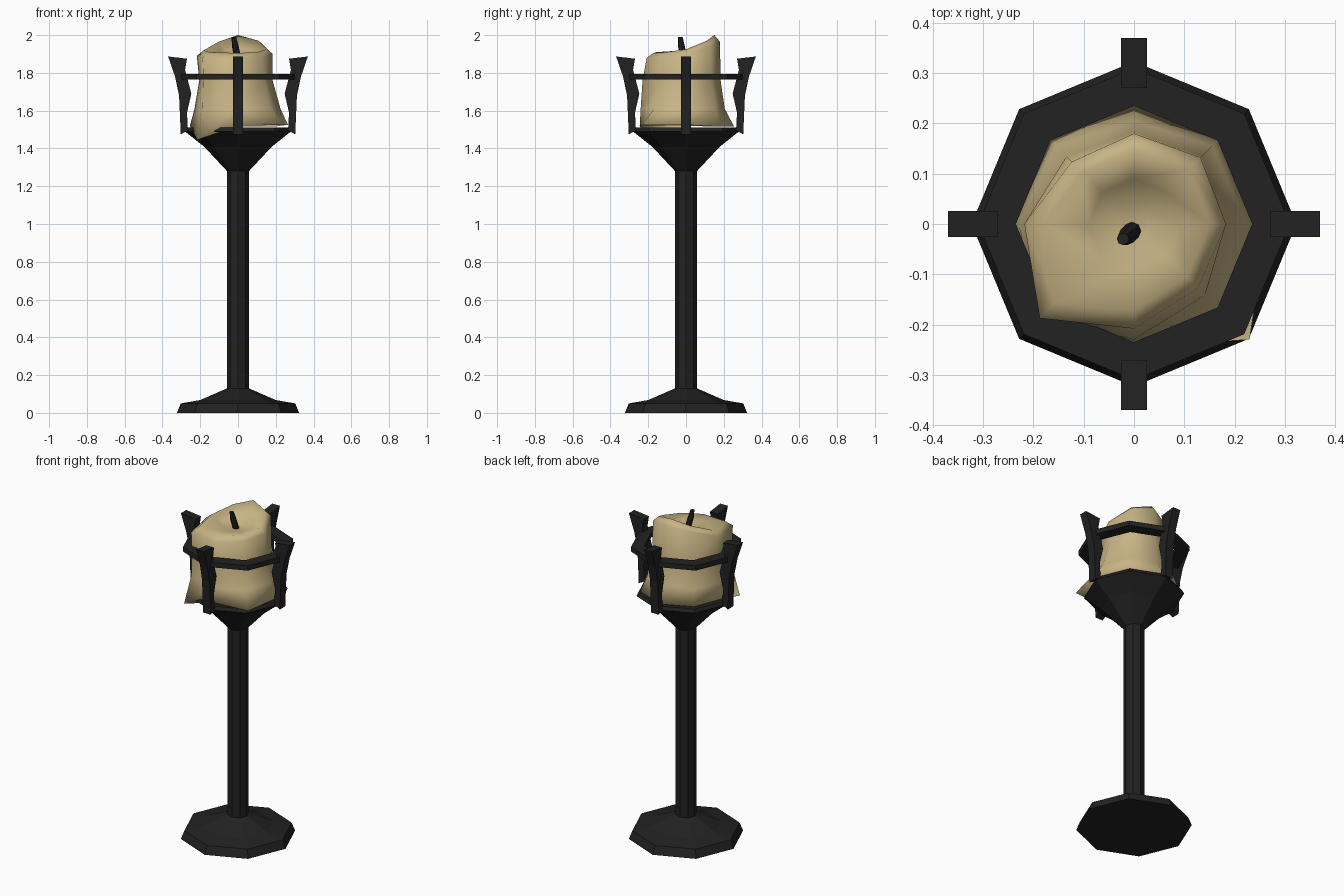
import bpy, bmesh, math
from mathutils import Vector

if "Cube" in bpy.data.objects:
    bpy.data.objects.remove(bpy.data.objects["Cube"])


def material(name, rgb):
    m = bpy.data.materials.new(name)
    m.diffuse_color = (*rgb, 1)
    m.use_nodes = True
    m.node_tree.nodes["Principled BSDF"].inputs["Base Color"].default_value = m.diffuse_color
    return m


IRON = material("black iron", (0.016, 0.016, 0.016))
WAX = material("tan wax", (0.58, 0.46, 0.235))
N = 8


def ring_pts(radii, zs, cx=0, cy=0):
    out = []
    for k in range(N):
        a = 2 * math.pi * k / N
        out.append(Vector((cx + radii[k] * math.cos(a), cy + radii[k] * math.sin(a), zs[k])))
    return out


def loft(name, rings, mat, closed=False, smooth=False):
    """Skin a stack of eight-point rings; capped, or looped when closed."""
    bm = bmesh.new()
    vs = [[bm.verts.new(p) for p in r] for r in rings]
    pairs = list(zip(vs, vs[1:]))
    if closed:
        pairs.append((vs[-1], vs[0]))
    for a, b in pairs:
        for k in range(N):
            j = (k + 1) % N
            bm.faces.new((a[k], a[j], b[j], b[k]))
    if not closed:
        bm.faces.new(vs[0][::-1])
        bm.faces.new(vs[-1])
    return finish(name, bm, mat, smooth)


def finish(name, bm, mat, smooth=False):
    bmesh.ops.recalc_face_normals(bm, faces=bm.faces)
    for f in bm.faces:
        f.smooth = smooth
    me = bpy.data.meshes.new(name)
    bm.to_mesh(me)
    bm.free()
    me.materials.append(mat)
    ob = bpy.data.objects.new(name, me)
    bpy.context.collection.objects.link(ob)
    return ob


def lathe(name, profile, mat, closed=False):
    return loft(name, [ring_pts([r] * N, [z] * N) for r, z in profile], mat, closed)


# Stand: foot, pole and flared cup
lathe("foot", [(0.323, 0), (0.303, 0.05), (0.2, 0.068), (0.058, 0.13)], IRON)
lathe("pole", [(0.058, 0.12), (0.058, 1.29)], IRON)
lathe("cup", [(0.058, 1.28), (0.18, 1.41), (0.28, 1.49), (0.27, 1.51)], IRON)

# Hoop around the candle
lathe("hoop", [(0.235, 1.765), (0.31, 1.765), (0.31, 1.795), (0.235, 1.795)], IRON, closed=True)

# Four bent prongs
inner = [(0.265, 1.495), (0.27, 1.59), (0.247, 1.69), (0.28, 1.815), (0.27, 1.875)]
outer = [(0.303, 1.475), (0.308, 1.59), (0.312, 1.68), (0.333, 1.78), (0.37, 1.887)]
for i in range(4):
    bm = bmesh.new()
    c, s = math.cos(i * math.pi / 2), math.sin(i * math.pi / 2)
    quads = []
    for (ri, zi), (ro, zo) in zip(inner, outer):
        q = [(ri, -0.026, zi), (ro, -0.026, zo), (ro, 0.026, zo), (ri, 0.026, zi)]
        quads.append([bm.verts.new((r * c - w * s, r * s + w * c, z)) for r, w, z in q])
    for a, b in zip(quads, quads[1:]):
        for k in range(4):
            j = (k + 1) % 4
            bm.faces.new((a[k], a[j], b[j], b[k]))
    bm.faces.new(quads[0][::-1])
    bm.faces.new(quads[-1])
    finish(f"prong_{i + 1}", bm, IRON)

# Melted candle: rings in order E, NE, N, NW, W, SW, S, SE
foot_r = [0.265, 0.26, 0.255, 0.25, 0.255, 0.305, 0.245, 0.325]
foot_z = [1.525, 1.515, 1.515, 1.515, 1.52, 1.445, 1.52, 1.525]
low_r = [0.225, 0.22, 0.205, 0.22, 0.23, 0.265, 0.24, 0.24]
mid_r = [0.183, 0.19, 0.183, 0.19, 0.205, 0.26, 0.23, 0.20]
top_r = [0.183, 0.187, 0.18, 0.175, 0.218, 0.265, 0.208, 0.18]
top_z = [1.9, 1.945, 1.965, 1.94, 1.89, 1.88, 1.88, 1.885]
rim_z = [1.925, 1.97, 2.0, 1.965, 1.92, 1.91, 1.905, 1.91]
loft("candle", [
    ring_pts(foot_r, foot_z),
    ring_pts(low_r, [1.61] * N),
    ring_pts(mid_r, [1.76] * N),
    ring_pts(top_r, top_z),
    ring_pts([r * 0.83 for r in top_r], rim_z),
    ring_pts([0.09] * N, [1.9 + 0.35 * (z - 1.91) for z in rim_z]),
    ring_pts([0.03] * N, [1.89] * N),
], WAX, smooth=True)

# Leaning wick
loft("wick", [
    ring_pts([0.018] * N, [1.87] * N, 0.0, -0.01),
    ring_pts([0.018] * N, [1.94] * N, -0.014, -0.024),
    ring_pts([0.012] * N, [1.99] * N, -0.022, -0.03),
], IRON)
